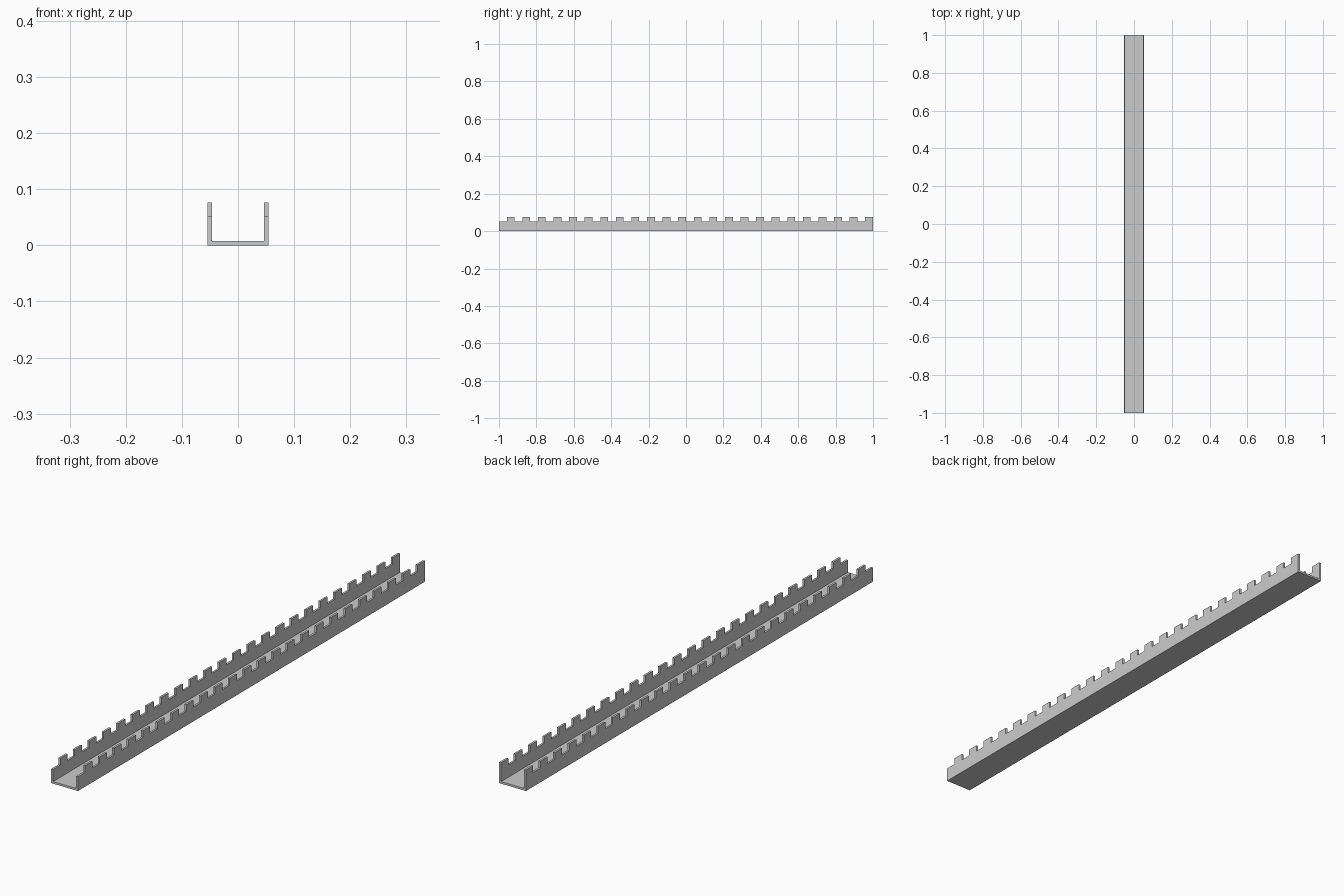
import bpy, bmesh

if "Cube" in bpy.data.objects:
    bpy.data.objects.remove(bpy.data.objects["Cube"])

HALF_LEN = 1.0
OUTER, INNER = 0.054, 0.0465      # wall faces in x
FLOOR_TOP = 0.0075
NOTCH_Z, TOP_Z = 0.052, 0.0765
TEETH = 24
CELL = 2 * HALF_LEN / (2 * TEETH)


def extrude_profile(name, points, offset):
    """Fill a closed 3D outline and extrude it along offset."""
    bm = bmesh.new()
    face = bm.faces.new([bm.verts.new(p) for p in points])
    result = bmesh.ops.extrude_face_region(bm, geom=[face], use_keep_orig=True)
    moved = [g for g in result["geom"] if isinstance(g, bmesh.types.BMVert)]
    bmesh.ops.translate(bm, verts=moved, vec=offset)
    bmesh.ops.recalc_face_normals(bm, faces=bm.faces[:])
    mesh = bpy.data.meshes.new(name)
    bm.to_mesh(mesh)
    bm.free()
    obj = bpy.data.objects.new(name, mesh)
    bpy.context.collection.objects.link(obj)
    return obj


# Notched side walls: each cell pair is a gap followed by a tooth
outline = [(HALF_LEN, 0), (-HALF_LEN, 0)]
for i in range(2 * TEETH):
    z = TOP_Z if i % 2 else NOTCH_Z
    y = -HALF_LEN + i * CELL
    outline += [(y, z), (y + CELL, z)]

for name, x, dx in (("right_wall", INNER, OUTER - INNER),
                    ("left_wall", -INNER, INNER - OUTER)):
    extrude_profile(name, [(x, y, z) for y, z in outline], (dx, 0, 0))

# Flat floor of the channel
floor = [(-INNER, -HALF_LEN, 0), (INNER, -HALF_LEN, 0),
         (INNER, -HALF_LEN, FLOOR_TOP), (-INNER, -HALF_LEN, FLOOR_TOP)]
extrude_profile("floor_plate", floor, (0, 2 * HALF_LEN, 0))
